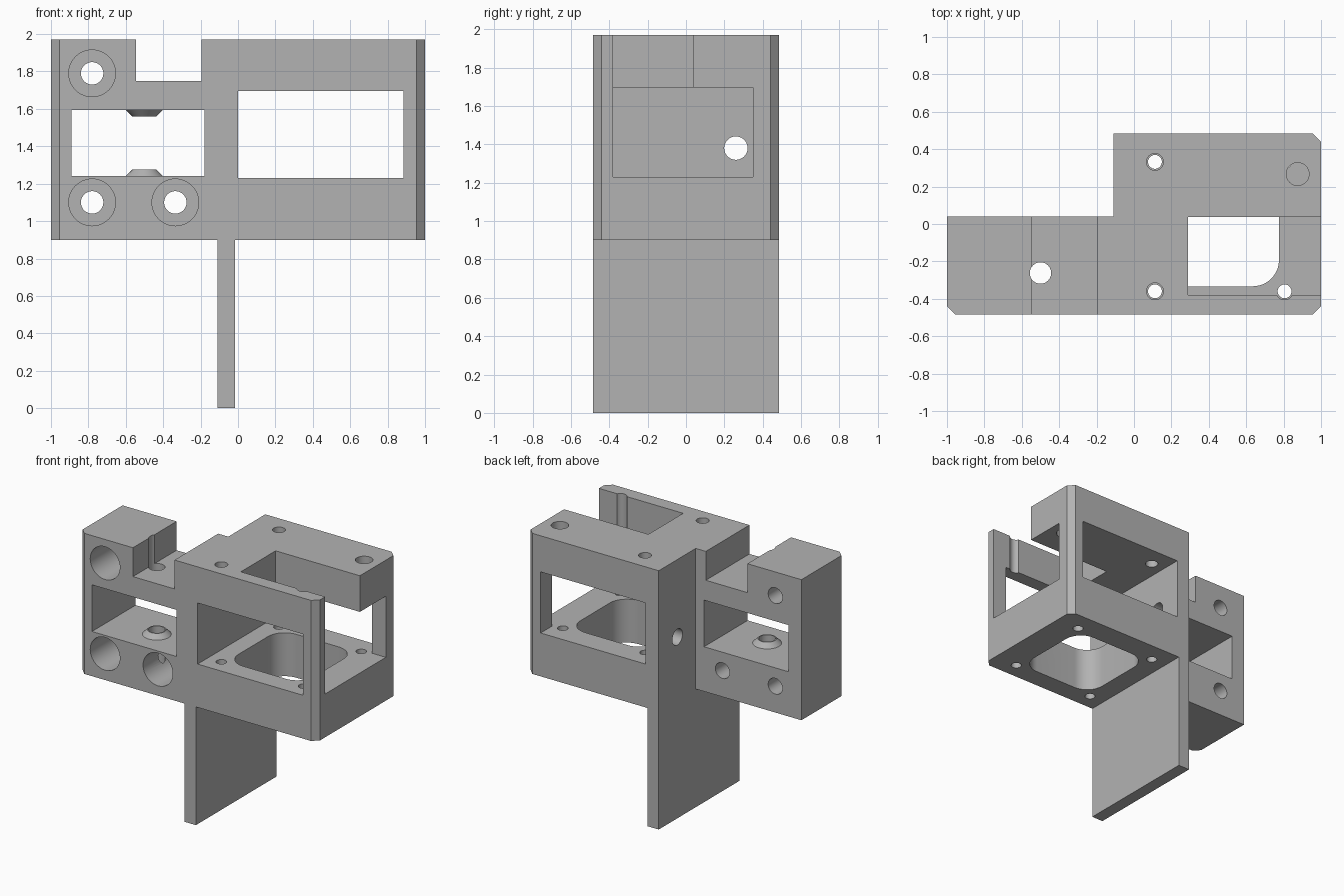
import bpy
import bmesh
import math
from mathutils import Matrix, Vector

cube = bpy.data.objects.get("Cube")
if cube:
    bpy.data.objects.remove(cube, do_unlink=True)

grey = bpy.data.materials.new("plain grey")
grey.use_nodes = True
grey.diffuse_color = (0.45, 0.45, 0.45, 1)
grey.node_tree.nodes["Principled BSDF"].inputs["Base Color"].default_value = (0.45, 0.45, 0.45, 1)


def finish(bm, name):
    bmesh.ops.recalc_face_normals(bm, faces=bm.faces)
    mesh = bpy.data.meshes.new(name)
    bm.to_mesh(mesh)
    bm.free()
    mesh.materials.append(grey)
    obj = bpy.data.objects.new(name, mesh)
    bpy.context.collection.objects.link(obj)
    return obj


def prism(name, outline, z0, z1):
    bm = bmesh.new()
    face = bm.faces.new([bm.verts.new((x, y, z0)) for x, y in outline])
    up = bmesh.ops.extrude_face_region(bm, geom=[face])["geom"]
    verts = [v for v in up if isinstance(v, bmesh.types.BMVert)]
    bmesh.ops.translate(bm, vec=(0, 0, z1 - z0), verts=verts)
    return finish(bm, name)


def box(name, x0, x1, y0, y1, z0, z1):
    return prism(name, [(x0, y0), (x1, y0), (x1, y1), (x0, y1)], z0, z1)


def rod(name, start, end, r0, r1=None):
    """Cylinder or cone running from start to end."""
    a, b = Vector(start), Vector(end)
    turn = Vector((0, 0, 1)).rotation_difference(b - a).to_matrix().to_4x4()
    bm = bmesh.new()
    bmesh.ops.create_cone(bm, cap_ends=True, segments=48, radius1=r0,
                          radius2=r0 if r1 is None else r1, depth=(b - a).length,
                          matrix=Matrix.Translation((a + b) / 2) @ turn)
    return finish(bm, name)


def combine(target, tool, operation="DIFFERENCE"):
    mod = target.modifiers.new("combine", "BOOLEAN")
    mod.operation = operation
    mod.solver = "EXACT"
    mod.object = tool
    bpy.context.view_layer.objects.active = target
    bpy.ops.object.modifier_apply(modifier=mod.name)
    bpy.data.objects.remove(tool, do_unlink=True)


# L-shaped body with chamfered outer corners
W, D, C = 1.0, 0.485, 0.045
BOTTOM, TOP = 0.9, 1.97
body = prism("bracket_body", [
    (-W, -D + C), (-W + C, -D), (W - C, -D), (W, -D + C), (W, D - C),
    (W - C, D), (-0.11, D), (-0.11, 0.04), (-W, 0.04)], BOTTOM, TOP)

# Hanging fin
combine(body, box("fin", -0.11, -0.015, -D, D, 0, BOTTOM + 0.1), "UNION")

# Windows, top notch and top slot
for cut in [(-0.89, -0.18, -1, 1, 1.24, 1.595),
            (-0.545, -0.195, -1, 1, 1.75, 2.2),
            (0, 0.885, -1, 1, 1.23, 1.695),
            (0.5, 1.2, -0.38, 0.35, 1.23, 1.695),
            (0.29, 1.2, -0.38, 0.038, 1.6, 2.2)]:
    # keep the left window from reaching past the left arm
    combine(body, box("opening", *cut))

# Rounded square opening in the floor
cx, cy, half, radius = 0.457, -0.015, 0.318, 0.14
outline = []
for corner in range(4):
    mid = math.radians(45 + 90 * corner)
    ox = cx + math.copysign(half - radius, math.cos(mid))
    oy = cy + math.copysign(half - radius, math.sin(mid))
    for i in range(13):
        a = math.radians(90 * corner + 7.5 * i)
        outline.append((ox + radius * math.cos(a), oy + radius * math.sin(a)))
combine(body, prism("floor_opening", outline, 0.8, 1.4))

# Conical bosses facing each other in the left window
BX, BY = -0.5, -0.262
combine(body, rod("lower_boss", (BX, BY, 1.23), (BX, BY, 1.275), 0.11, 0.065), "UNION")
combine(body, rod("upper_boss", (BX, BY, 1.605), (BX, BY, 1.56), 0.11, 0.065), "UNION")
combine(body, rod("pivot_hole", (BX, BY, 0.8), (BX, BY, 2.2), 0.057))

# Counterbored holes through the left arm
for x, z in [(-0.78, 1.79), (-0.78, 1.1), (-0.335, 1.1)]:
    combine(body, rod("bolt_hole", (x, -0.6, z), (x, 0.2, z), 0.06))
    combine(body, rod("counterbore", (x, -0.6, z), (x, -0.13, z), 0.125))

# Screw holes: narrow in the floor, slightly wider in the roof
for x in (0.112, 0.805):
    for y in (-0.36, 0.332):
        combine(body, rod("floor_screw", (x, y, 0.8), (x, y, 1.4), 0.037))
        if x < 0.5 or y < 0:
            combine(body, rod("roof_screw", (x, y, 1.5), (x, y, 2.2), 0.045))

# Roof hole and side wall hole
combine(body, rod("roof_hole", (0.875, 0.267, 1.5), (0.875, 0.267, 2.2), 0.061))
combine(body, rod("wall_hole", (-0.3, 0.26, 1.38), (0.2, 0.26, 1.38), 0.061))

# Smooth bores, crisp edges
bpy.ops.object.select_all(action="DESELECT")
body.select_set(True)
bpy.context.view_layer.objects.active = body
bpy.ops.object.shade_smooth_by_angle(angle=math.radians(25))
